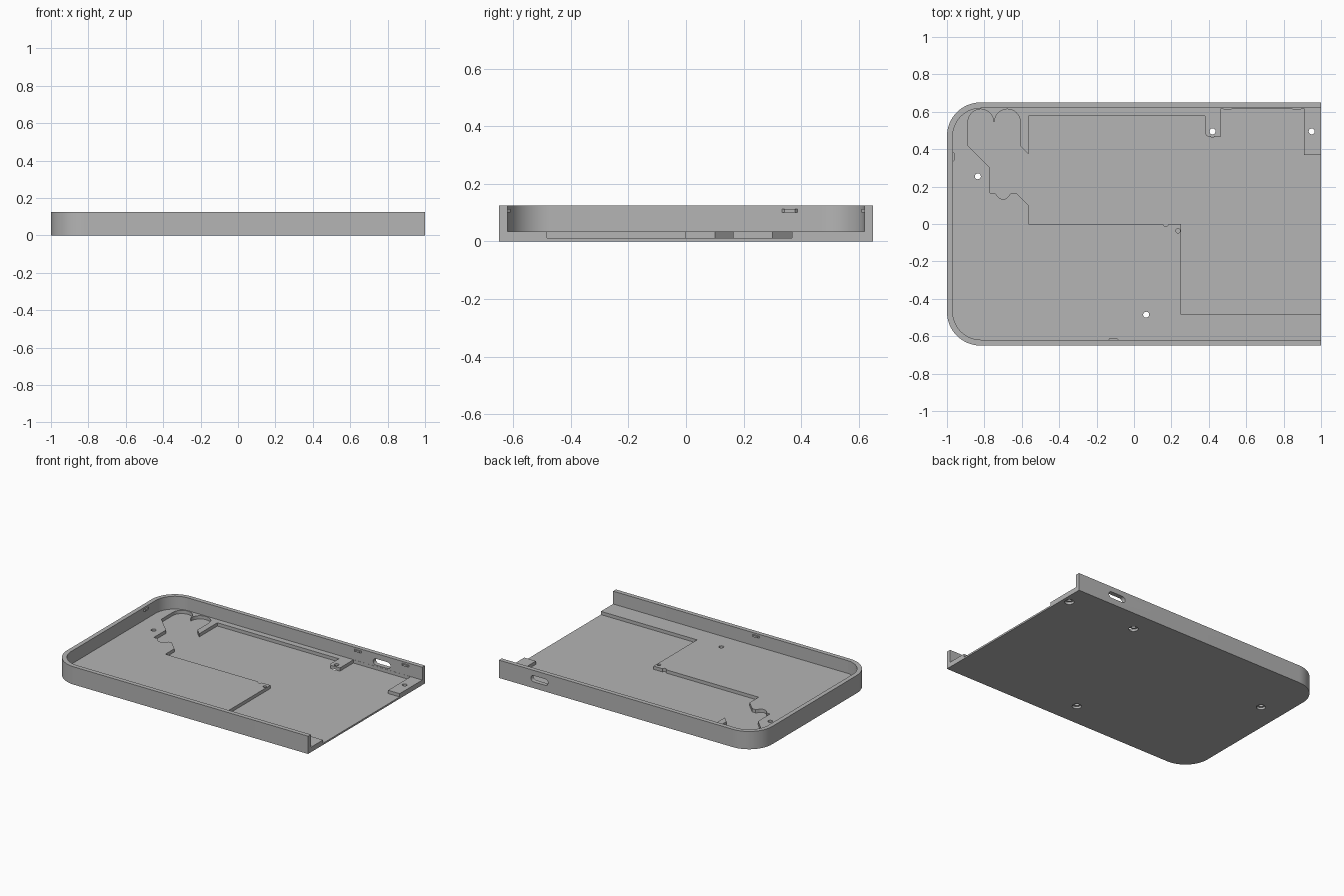
import bpy, bmesh
from math import sin, cos, pi, radians

if "Cube" in bpy.data.objects:
    bpy.data.objects.remove(bpy.data.objects["Cube"])

grey = bpy.data.materials.new("plain grey")
grey.use_nodes = True
grey.diffuse_color = (0.46, 0.46, 0.46, 1)
grey.node_tree.nodes["Principled BSDF"].inputs["Base Color"].default_value = grey.diffuse_color

TOP, FLOOR, POCKET = 0.125, 0.035, 0.012
HALF_W, WALL = 0.65, 0.031


def arc(cx, cy, r, start, end, n=12):
    angles = [radians(start + (end - start) * i / n) for i in range(n + 1)]
    return [(cx + r * cos(a), cy + r * sin(a)) for a in angles]


def prism(name, outline, z0, z1):
    """Extrude a flat outline from z0 to z1."""
    bm = bmesh.new()
    face = bm.faces.new([bm.verts.new((x, y, z0)) for x, y in outline])
    new = bmesh.ops.extrude_face_region(bm, geom=[face])["geom"]
    verts = [v for v in new if isinstance(v, bmesh.types.BMVert)]
    bmesh.ops.translate(bm, verts=verts, vec=(0, 0, z1 - z0))
    bmesh.ops.recalc_face_normals(bm, faces=bm.faces)
    mesh = bpy.data.meshes.new(name)
    bm.to_mesh(mesh)
    bm.free()
    mesh.materials.append(grey)
    obj = bpy.data.objects.new(name, mesh)
    bpy.context.collection.objects.link(obj)
    return obj


def d_shape(left, right, half, r):
    """Rectangle whose two left corners are rounded."""
    return ([(right, -half), (right, half)]
            + arc(left + r, half - r, r, 90, 180, 16)
            + arc(left + r, r - half, r, 180, 270, 16))


def cut(target, cutter):
    cutter.hide_render = True
    mod = target.modifiers.new("cut", 'BOOLEAN')
    mod.operation, mod.solver, mod.object = 'DIFFERENCE', 'EXACT', cutter
    bpy.context.view_layer.objects.active = target
    bpy.ops.object.modifier_apply(modifier=mod.name)
    bpy.data.objects.remove(cutter)


# Tray with an open right end
tray = prism("tray", d_shape(-1, 1, HALF_W, 0.18), 0, TOP)
cut(tray, prism("cavity", d_shape(-1 + WALL, 1.1, HALF_W - WALL, 0.15), FLOOR, 0.3))

# Stepped pocket in the floor, running out of the open end
pocket = [(1.1, -0.483), (0.252, -0.483), (0.252, 0), (0.195, 0)]
pocket += arc(0.17, 0, 0.014, 0, -180, 6)
pocket += [(0.145, 0), (-0.565, 0), (-0.565, 0.1), (-0.63, 0.165), (-0.655, 0.165)]
pocket += arc(-0.7, 0.17, 0.037, -20, -160, 8)
pocket += [(-0.745, 0.165), (-0.77, 0.165), (-0.77, 0.3), (-0.888, 0.418)]
pocket += arc(-0.819, 0.545, 0.069, 180, 0)
pocket += arc(-0.677, 0.545, 0.069, 180, 0)
pocket += [(-0.608, 0.418), (-0.565, 0.375), (-0.565, 0.578), (0.38, 0.578)]
pocket += arc(0.4, 0.488, 0.02, 180, 270, 4)
pocket += [(0.465, 0.468), (0.465, 0.618), (0.91, 0.618), (0.91, 0.368), (1.1, 0.368)]
cut(tray, prism("floor_pocket", pocket, POCKET, 0.06))

# Screw holes, wider underneath, and a blind locating hole
for x, y in [(-0.835, 0.255), (0.065, -0.485), (0.42, 0.495), (0.95, 0.495)]:
    for r, z0, z1 in [(0.016, -0.1, 0.1), (0.03, -0.1, 0.016)]:
        cut(tray, prism("screw_hole", arc(x, y, r, 0, 345, 23), z0, z1))
cut(tray, prism("locating_hole", arc(0.235, -0.036, 0.012, 0, 345, 23), POCKET, 0.1))

# Rounded port through the back wall
slot = arc(0.045, 0, 0.022, -90, 90, 10) + arc(-0.045, 0, 0.022, 90, 270, 10)
port = prism("port", slot, -0.06, 0.06)
port.rotation_euler.x = pi / 2
port.location = (0.685, HALF_W, 0.066)
cut(tray, port)

# Snap bumps along the inside of the walls
bump = [(-0.03, -0.003), (0.03, -0.003), (0.018, 0.01), (-0.018, 0.01)]
inner = HALF_W - WALL
for name, x, y, turn in [("back_bump_left", 0.87, inner, pi), ("back_bump_right", 0.5, inner, pi),
                         ("front_bump", -0.11, -inner, 0), ("side_bump", -1 + WALL, 0.36, -pi / 2)]:
    b = prism(name, bump, 0.1, 0.112)
    b.location = (x, y, 0)
    b.rotation_euler.z = turn

# Smooth the rounded walls, keep the edges crisp
bpy.ops.object.select_all(action='DESELECT')
tray.select_set(True)
bpy.context.view_layer.objects.active = tray
bpy.ops.object.shade_smooth_by_angle(angle=radians(30))
